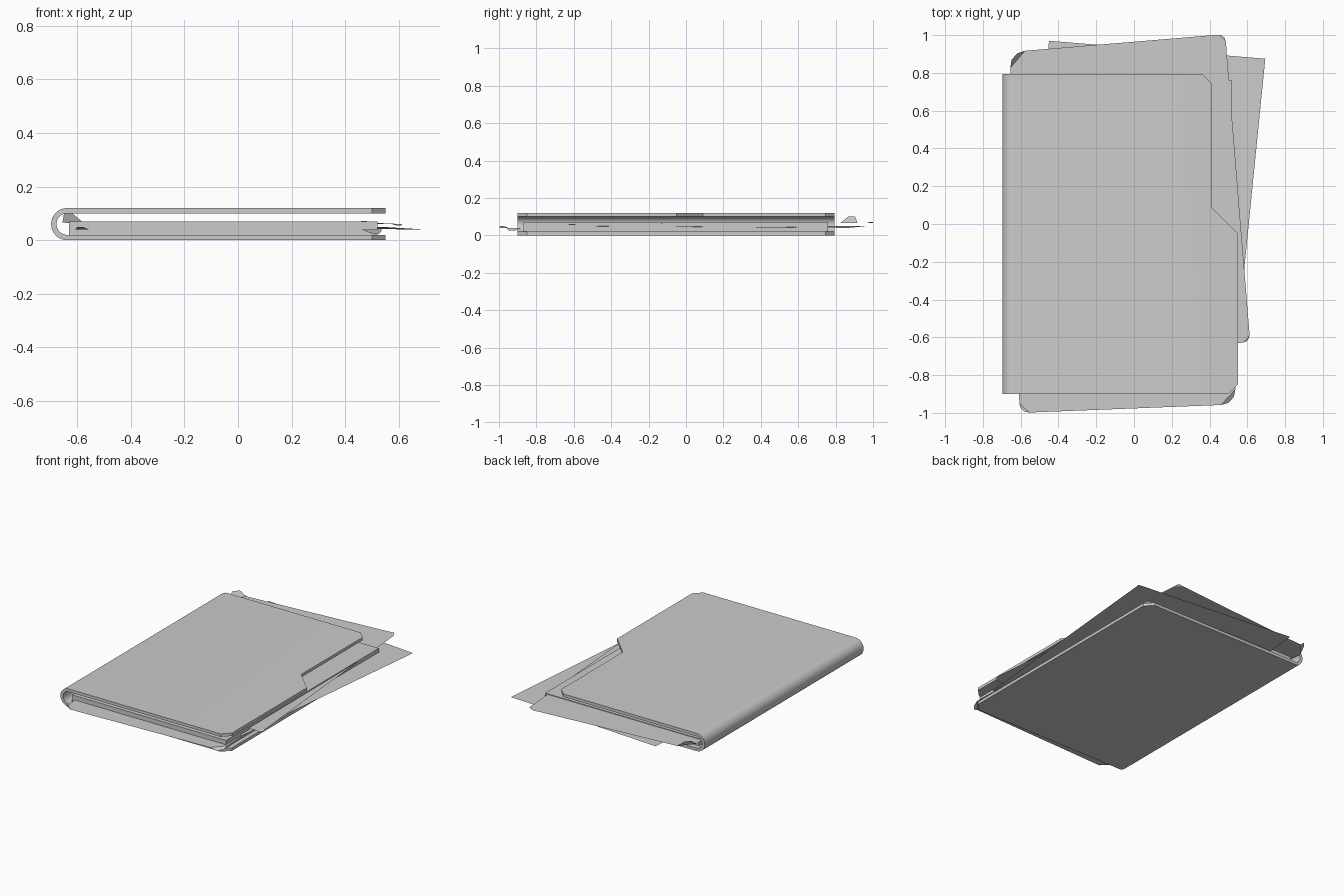
import bpy, bmesh, math
from mathutils import Vector

cube = bpy.data.objects.get("Cube")
if cube:
    bpy.data.objects.remove(cube, do_unlink=True)

grey = bpy.data.materials.new("plain grey")
grey.use_nodes = True
colour = (0.6, 0.6, 0.6, 1)
grey.diffuse_color = colour
grey.node_tree.nodes["Principled BSDF"].inputs["Base Color"].default_value = colour


def finish(bm, name, smooth=False):
    mesh = bpy.data.meshes.new(name)
    bm.to_mesh(mesh)
    bm.free()
    obj = bpy.data.objects.new(name, mesh)
    bpy.context.collection.objects.link(obj)
    mesh.materials.append(grey)
    if smooth:
        bpy.ops.object.select_all(action='DESELECT')
        obj.select_set(True)
        bpy.context.view_layer.objects.active = obj
        bpy.ops.object.shade_smooth_by_angle(angle=math.radians(35))
    return obj


# Folder cover: a flat card with a thumb notch, bent round the spine
R, CARD, SPINE_X, EDGE = 0.06, 0.02, -0.637, 0.55
FRONT, BACK, CUT = -0.9, 0.795, 0.05
arc = math.pi * R
flat = EDGE - SPINE_X
top = arc + flat
outline = [
    (-flat + CUT, FRONT), (top - CUT, FRONT), (top, FRONT + CUT),
    (top, -0.05), (top - 0.14, 0.09), (top - 0.14, BACK - CUT),
    (top - 0.14 - CUT, BACK), (-flat + CUT, BACK),
    (-flat, BACK - CUT), (-flat, FRONT + CUT),
]
bm = bmesh.new()
bm.faces.new([bm.verts.new((s, y, 0)) for s, y in outline])
STEPS = 16
for i in range(STEPS + 1):
    bmesh.ops.bisect_plane(bm, geom=bm.verts[:] + bm.edges[:] + bm.faces[:],
                           plane_co=(arc * i / STEPS, 0, 0), plane_no=(1, 0, 0))
ext = bmesh.ops.extrude_face_region(bm, geom=bm.faces[:], use_keep_orig=True)
for v in ext["geom"]:
    if isinstance(v, bmesh.types.BMVert):
        v.co.z = CARD
for v in bm.verts:
    s, y, h = v.co
    a = min(max(s / arc, 0), 1) * math.pi
    run = -s if s < 0 else max(s - arc, 0)
    v.co = Vector((SPINE_X + run - (R - h) * math.sin(a), y,
                   R - (R - h) * math.cos(a)))
bmesh.ops.recalc_face_normals(bm, faces=bm.faces[:])
finish(bm, "folder_cover", True)

# Neat block of pages
bm = bmesh.new()
bmesh.ops.create_cube(bm, size=1)
for v in bm.verts:
    v.co = Vector((-0.055 + 1.15 * v.co.x, -0.055 + 1.63 * v.co.y, 0.045 + 0.05 * v.co.z))
finish(bm, "page_stack")


# Loose sheets: four corners, some of them curled up or down
def sheet(name, corners, curls):
    bm = bmesh.new()
    pts = [Vector(c) for c in corners]
    border, flaps = [], []
    for i, p in enumerate(pts):
        if i not in curls:
            border.append(bm.verts.new(p))
            continue
        size, lift = curls[i]
        to_prev = (pts[i - 1] - p).normalized()
        to_next = (pts[(i + 1) % 4] - p).normalized()
        a = bm.verts.new(p + to_prev * size)
        b = bm.verts.new(p + to_next * size)
        border += [a, b]
        rise = Vector((0, 0, lift))
        c = bm.verts.new(p + (to_prev * 0.5 + to_next * 0.12) * size + rise)
        d = bm.verts.new(p + (to_prev * 0.12 + to_next * 0.5) * size + rise)
        flaps.append((a, c, d, b))
    bm.faces.new(border)
    for f in flaps:
        bm.faces.new(f)
    bmesh.ops.triangulate(bm, faces=bm.faces[:])
    finish(bm, name)


# Corner order: front left, front right, back right, back left
sheet("loose_sheet_upper",
      [(-0.53, -0.71, 0.06), (0.615, -0.625, 0.06), (0.483, 1.005, 0.066), (-0.662, 0.91, 0.066)],
      {1: (0.04, -0.006), 2: (0.04, 0.006), 3: (0.085, 0.035)})
sheet("loose_sheet_middle",
      [(-0.6, -0.63, 0.05), (0.535, -0.725, 0.05), (0.695, 0.875, 0.04), (-0.45, 0.97, 0.05)], {})
sheet("loose_sheet_lower",
      [(-0.605, -1.0, 0.04), (0.54, -0.955, 0.04), (0.48, 0.65, 0.04), (-0.665, 0.61, 0.04)],
      {0: (0.05, 0.01), 1: (0.08, -0.015)})
